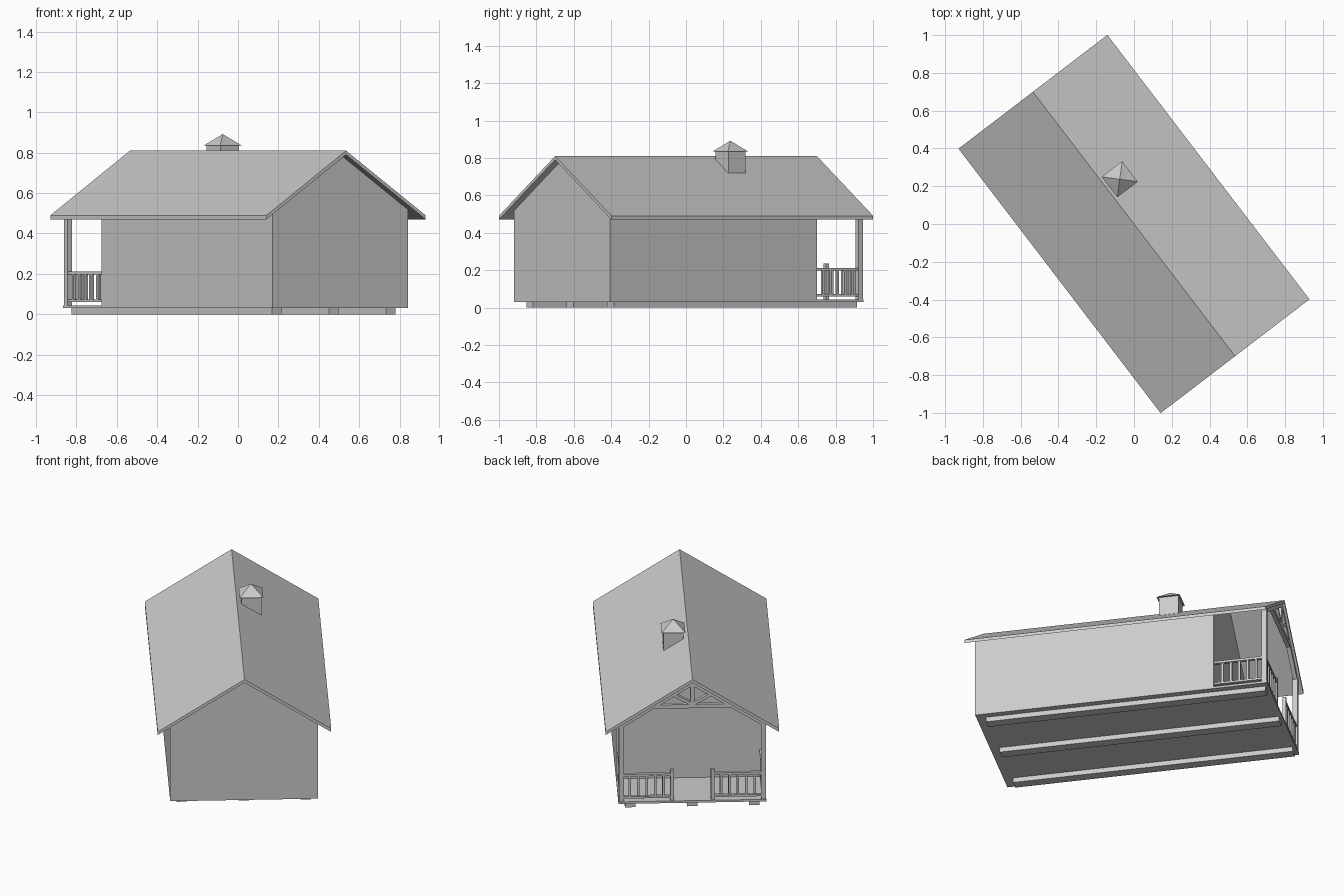
import bpy, math
from mathutils import Matrix, Vector

cube = bpy.data.objects.get("Cube")
if cube:
    bpy.data.objects.remove(cube, do_unlink=True)

# The whole cabin is turned about the vertical axis
TURN = Matrix.Rotation(math.radians(37.4), 4, 'Z')

grey = bpy.data.materials.new("plain_grey")
grey.use_nodes = True
colour = (0.6, 0.6, 0.6, 1)
grey.diffuse_color = colour
grey.node_tree.nodes["Principled BSDF"].inputs["Base Color"].default_value = colour


def make(name, verts, faces):
    mesh = bpy.data.meshes.new(name)
    mesh.from_pydata(verts, [], faces)
    mesh.materials.append(grey)
    obj = bpy.data.objects.new(name, mesh)
    obj.matrix_world = TURN
    bpy.context.collection.objects.link(obj)
    return obj


def extrude(name, profile, y0, y1):
    """Counter-clockwise x/z profile swept along y."""
    n = len(profile)
    verts = [(x, y, z) for y in (y0, y1) for x, z in profile]
    faces = [tuple(range(n)), tuple(reversed(range(n, 2 * n)))]
    faces += [(i, i + n, (i + 1) % n + n, (i + 1) % n) for i in range(n)]
    return make(name, verts, faces)


def box(name, x0, x1, y0, y1, z0, z1):
    return extrude(name, [(x0, z0), (x1, z0), (x1, z1), (x0, z1)], y0, y1)


def post(name, x, y, z0, z1, size):
    h = size / 2
    return box(name, x - h, x + h, y - h, y + h, z0, z1)


def strut(name, a, b, size, y0, y1):
    """Slanted timber between two x/z points."""
    a, b = Vector(a), Vector(b)
    d = (b - a).normalized() * size / 2
    s = Vector((d.y, -d.x))
    return extrude(name, [a + s, b + s, b - s, a - s], y0, y1)


HALF, BACK, FRONT, DECK_END = 0.4225, -0.835, 0.56, 0.872
EAVE, RIDGE, ROOF_END, THICK = 0.496, 0.81, 0.881, 0.02
SLOPE = (RIDGE - 0.49) / EAVE


def under_roof(x):
    return RIDGE - THICK - SLOPE * abs(x)


# Skids and deck
for x in (-0.355, 0, 0.355):
    box("skid", x - 0.03, x + 0.03, -0.78, 0.855, 0, 0.031)
box("deck", -HALF, HALF, BACK, DECK_END, 0.03, 0.043)

# Walls with gables
side_top = under_roof(HALF)
extrude("walls", [(-HALF, 0.03), (HALF, 0.03), (HALF, side_top),
                  (0, under_roof(0)), (-HALF, side_top)], BACK, FRONT)

# Roof
extrude("roof", [(EAVE, RIDGE - SLOPE * EAVE), (0, RIDGE),
                 (-EAVE, RIDGE - SLOPE * EAVE), (-EAVE, under_roof(EAVE)),
                 (0, under_roof(0)), (EAVE, under_roof(EAVE))],
        -ROOF_END, ROOF_END)

# Vent box and its pyramid cap
cx, cy = 0.084, 0.234
post("vent_box", cx, cy, 0.7, 0.838, 0.114)
c = 0.068
make("vent_cap", [(cx - c, cy - c, 0.835), (cx + c, cy - c, 0.835),
                  (cx + c, cy + c, 0.835), (cx - c, cy + c, 0.835), (cx, cy, 0.892)],
     [(3, 2, 1, 0), (0, 1, 4), (1, 2, 4), (2, 3, 4), (3, 0, 4)])

# Porch posts and railings, both sides
PX, PY, GATE = 0.406, 0.855, 0.116
BARS = ((0.06, 0.072), (0.198, 0.212))
for s in (-1, 1):
    post("porch_post", s * PX, PY, 0.04, under_roof(PX) + 0.01, 0.028)
    post("gate_post", s * GATE, PY, 0.04, 0.235, 0.02)
    inner, outer = sorted((s * GATE, s * PX))
    for z0, z1 in BARS:
        box("front_rail", inner, outer, PY - 0.01, PY + 0.01, z0, z1)
        box("side_rail", s * PX - 0.01, s * PX + 0.01, FRONT, PY, z0, z1)
    for i in range(1, 6):
        post("front_baluster", s * (GATE + (PX - GATE) * i / 6), PY, 0.065, 0.205, 0.014)
        post("side_baluster", s * PX, FRONT + (PY - FRONT) * i / 6, 0.065, 0.205, 0.014)

# Gable truss above the porch
TY0, TY1, CHORD = 0.843, 0.867, 0.635
reach = (RIDGE - THICK - CHORD) / SLOPE
box("truss_chord", -reach, reach, TY0, TY1, CHORD - 0.012, CHORD + 0.012)
box("truss_king_post", -0.012, 0.012, TY0, TY1, CHORD, under_roof(0))
for s in (-1, 1):
    strut("truss_rafter", (0, under_roof(0) - 0.012),
          (s * HALF, under_roof(HALF) - 0.012), 0.022, TY0, TY1)
    strut("truss_brace", (0, CHORD + 0.01),
          (s * 0.11, under_roof(0.11) - 0.01), 0.018, TY0, TY1)
